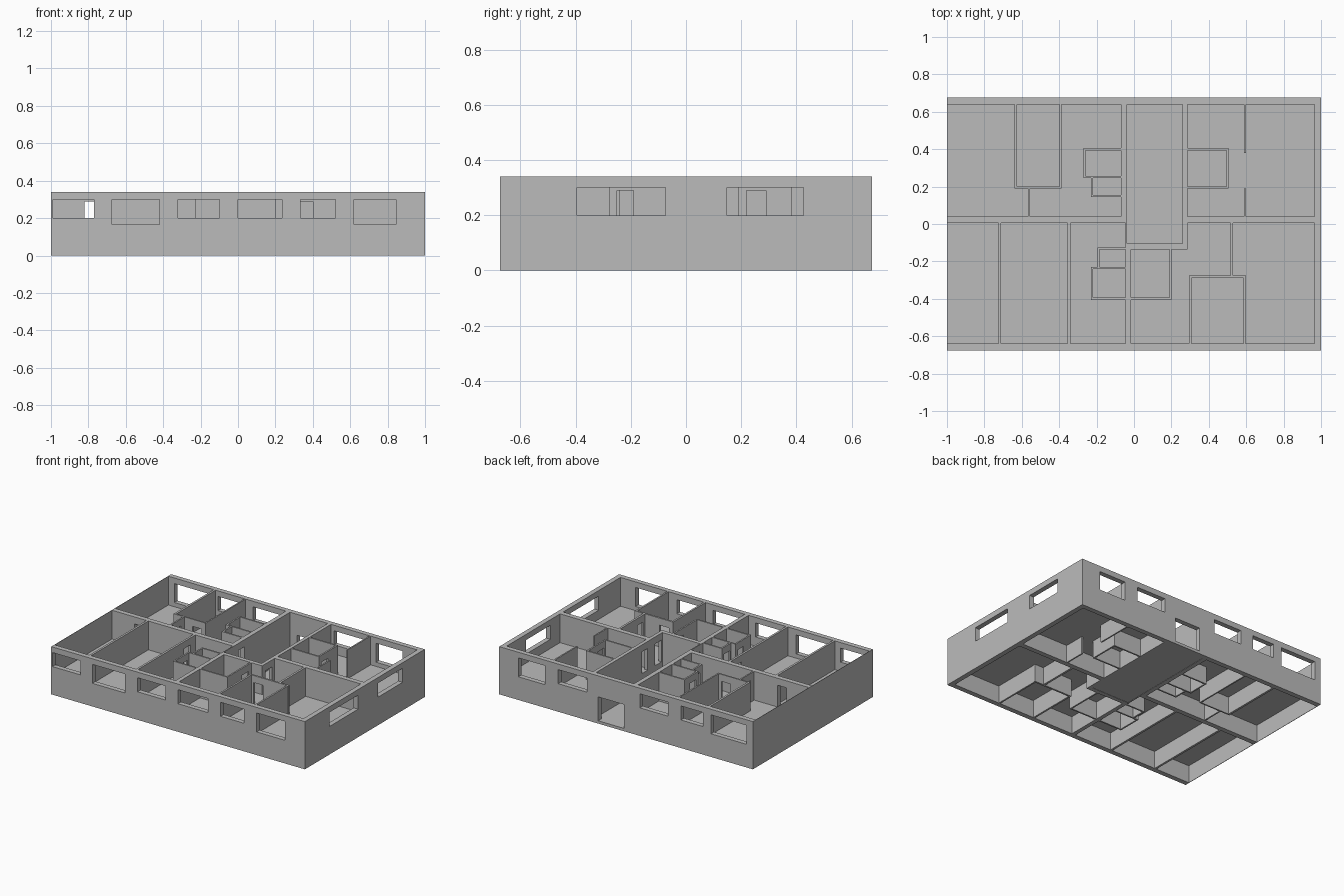
import bpy, bmesh
from mathutils import Vector

if "Cube" in bpy.data.objects:
    bpy.data.objects.remove(bpy.data.objects["Cube"])

H = 0.34            # wall height
FT, FB = 0.135, 0.125   # apartment floor top and underside
DOOR = (FT, 0.29)
HIGH, LOW = (0.20, 0.30), (0.165, 0.30)

grey = bpy.data.materials.new("plaster_grey")
grey.diffuse_color = (0.5, 0.5, 0.5, 1)
grey.use_nodes = True
grey.node_tree.nodes["Principled BSDF"].inputs["Base Color"].default_value = grey.diffuse_color


def finish(bm, name):
    bmesh.ops.recalc_face_normals(bm, faces=bm.faces[:])
    me = bpy.data.meshes.new(name)
    bm.to_mesh(me)
    bm.free()
    me.materials.append(grey)
    ob = bpy.data.objects.new(name, me)
    bpy.context.collection.objects.link(ob)


def wall(name, axis, a0, a1, c0, c1, holes=()):
    """Upright wall along 'x' or 'y' from a0 to a1, spanning c0..c1 across.
    holes: (start, end, (bottom, top))"""
    us = sorted({a0, a1, *[h[0] for h in holes], *[h[1] for h in holes]})
    zs = sorted({0, H, *[z for h in holes for z in h[2]]})

    def place(u, c, z):
        return (u, c, z) if axis == 'x' else (c, u, z)

    bm = bmesh.new()
    grid = {(u, z): bm.verts.new(place(u, c0, z)) for u in us for z in zs}
    for u, v in zip(us, us[1:]):
        for z, w in zip(zs, zs[1:]):
            mu, mz = (u + v) / 2, (z + w) / 2
            if not any(h[0] < mu < h[1] and h[2][0] < mz < h[2][1] for h in holes):
                bm.faces.new([grid[u, z], grid[v, z], grid[v, w], grid[u, w]])
    loose = [v for v in bm.verts if not v.link_faces]
    bmesh.ops.delete(bm, geom=loose, context='VERTS')
    ext = bmesh.ops.extrude_face_region(bm, geom=bm.faces[:], use_keep_orig=True)
    shift = Vector(place(0, c1 - c0, 0))
    bmesh.ops.translate(bm, vec=shift, verts=[g for g in ext["geom"] if isinstance(g, bmesh.types.BMVert)])
    finish(bm, name)


def slab(name, x0, x1, y0, y1, z0, z1):
    bm = bmesh.new()
    bmesh.ops.create_cube(bm, size=1)
    for v in bm.verts:
        v.co = (x1 if v.co.x > 0 else x0, y1 if v.co.y > 0 else y0, z1 if v.co.z > 0 else z0)
    finish(bm, name)


# Outer walls with window and entrance openings
wall("front_wall", 'x', -1, 1, -0.675, -0.64, [
    (-0.99, -0.77, HIGH), (-0.675, -0.42, LOW), (-0.32, -0.10, HIGH),
    (0.0, 0.235, HIGH), (0.335, 0.52, HIGH), (0.62, 0.845, LOW)])
wall("back_wall", 'x', -1, 1, 0.64, 0.675, [
    (-0.95, -0.67, LOW), (-0.605, -0.433, HIGH), (-0.33, -0.11, HIGH),
    (0.016, 0.22, (0.02, 0.19)), (0.307, 0.535, HIGH), (0.64, 0.85, LOW)])
wall("right_wall", 'y', -0.64, 0.64, 0.965, 1, [(-0.395, -0.075, HIGH), (0.148, 0.426, HIGH)])
wall("left_wall", 'y', -0.64, 0.64, -1, -0.997)

# Spine walls between the apartments
wall("left_spine_wall", 'x', -0.997, -0.07, 0.005, 0.04, [(-0.82, -0.75, DOOR)])
wall("right_spine_wall", 'x', 0.285, 0.965, 0.005, 0.04)

# Stairwell enclosure
wall("stair_left_wall", 'y', 0.005, 0.64, -0.07, -0.038, [(0.06, 0.125, DOOR)])
wall("stair_left_wall_front", 'y', -0.135, 0.005, -0.045, -0.038, [(-0.095, -0.025, DOOR)])
wall("stair_right_wall", 'y', -0.135, 0.64, 0.26, 0.285, [(-0.095, -0.025, DOOR), (0.06, 0.125, DOOR)])
wall("stair_front_wall", 'x', -0.038, 0.26, -0.135, -0.105)

# Room partitions, front half
wall("front_partition_a", 'y', -0.64, 0.005, -0.725, -0.71)
wall("front_partition_b", 'y', -0.64, 0.005, -0.355, -0.34, [(-0.12, -0.05, DOOR)])
wall("front_partition_c", 'y', -0.64, -0.135, -0.045, -0.016)
wall("front_partition_d", 'y', -0.64, -0.275, 0.295, 0.308)
wall("front_partition_e", 'x', 0.308, 0.60, -0.288, -0.275, [(0.325, 0.40, DOOR)])
wall("front_partition_f", 'y', -0.275, 0.005, 0.515, 0.53, [(-0.25, -0.19, DOOR)])
wall("front_partition_g", 'y', -0.64, -0.288, 0.585, 0.597)

# Room partitions, back half
wall("back_partition_a", 'y', 0.20, 0.64, -0.64, -0.625)
wall("back_partition_b", 'x', -0.64, -0.388, 0.19, 0.20, [(-0.49, -0.42, DOOR)])
wall("back_partition_c", 'y', 0.04, 0.19, -0.566, -0.556, [(0.08, 0.15, DOOR)])
wall("back_partition_d", 'y', 0.20, 0.64, -0.398, -0.388)
wall("back_partition_e", 'y', 0.38, 0.64, 0.588, 0.598)
wall("back_partition_f", 'y', 0.04, 0.19, 0.588, 0.598)

# Bathroom and closet boxes: side wall, plus front and back walls
T = 0.011


def box_room(name, xs, x_end, y0, y1, near=True, far=True, side_door=None):
    """Room fixed to a bearing wall at xs, with its free side wall at x_end."""
    s = T if x_end < xs else -T
    a, b = sorted((x_end + s, xs))
    wall(name + "_side", 'y', y0, y1, *sorted((x_end, x_end + s)),
         [(*side_door, DOOR)] if side_door else [])
    if near:
        wall(name + "_near", 'x', a, b, y0, y0 + T)
    if far:
        wall(name + "_far", 'x', a, b, y1 - T, y1)


box_room("front_closet", -0.045, -0.195, -0.235, -0.125, near=False, side_door=(-0.215, -0.15))
box_room("front_bathroom", -0.045, -0.23, -0.405, -0.23, side_door=(-0.32, -0.255))
box_room("middle_bathroom", -0.016, 0.20, -0.405, -0.135, far=False, side_door=(-0.24, -0.17))
box_room("back_bathroom", -0.07, -0.27, 0.245, 0.405, side_door=(0.275, 0.34))
box_room("back_closet", -0.07, -0.23, 0.145, 0.245, far=False, side_door=(0.17, 0.23))
box_room("right_bathroom", 0.285, 0.505, 0.19, 0.405, side_door=(0.22, 0.29))

# Floors
slab("left_floor_back", -0.998, -0.06, 0.02, 0.66, FB, FT)
slab("left_floor_front", -0.998, -0.04, -0.66, 0.02, FB, FT)
slab("right_floor", 0.272, 0.98, -0.66, 0.66, FB, FT)
slab("middle_floor", -0.04, 0.272, -0.66, -0.12, FB, FT)
slab("stairwell_floor", -0.045, 0.27, -0.115, 0.65, 0.002, 0.02)
